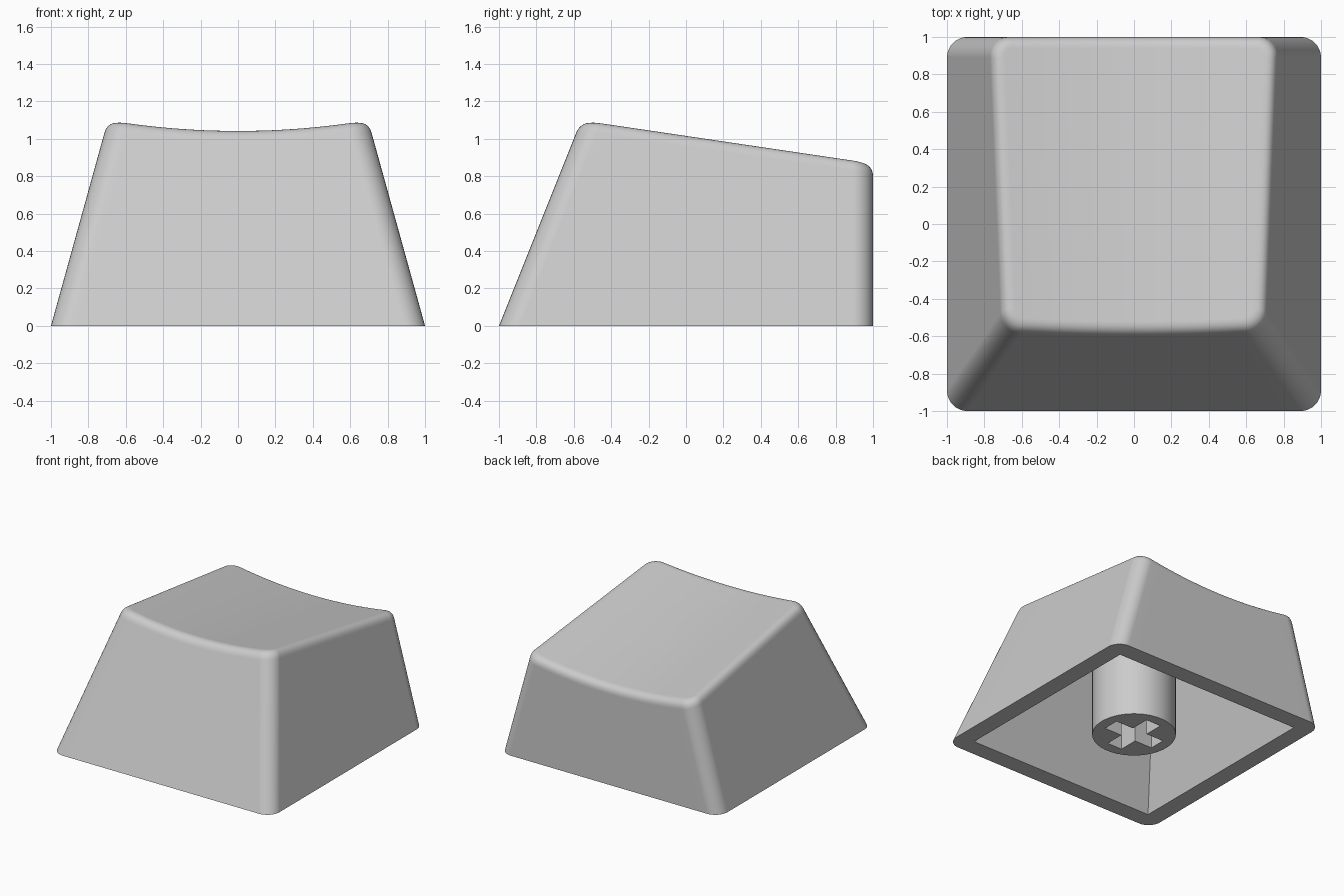
import bpy, bmesh, math
from mathutils import Vector

cube = bpy.data.objects.get("Cube")
if cube:
    bpy.data.objects.remove(cube, do_unlink=True)

grey = bpy.data.materials.new("light_grey_plastic")
grey.use_nodes = True
colour = (0.6, 0.6, 0.6, 1)
grey.diffuse_color = colour
bsdf = next(n for n in grey.node_tree.nodes if n.type == 'BSDF_PRINCIPLED')
bsdf.inputs["Base Color"].default_value = colour

CORNER = 0.11      # radius of the four upright edges
FILLET = 0.06      # rounding of the top rim
WALL = 0.145       # side wall thickness
ROOF = 0.12        # top thickness


def finish(obj):
    """Give the object its material and smooth shading with sharp edges kept."""
    obj.data.materials.clear()
    obj.data.materials.append(grey)
    bpy.ops.object.select_all(action='DESELECT')
    obj.select_set(True)
    bpy.context.view_layer.objects.active = obj
    bpy.ops.object.shade_smooth_by_angle(angle=math.radians(30))


def new_object(name, bm):
    mesh = bpy.data.meshes.new(name)
    bm.to_mesh(mesh)
    bm.free()
    obj = bpy.data.objects.new(name, mesh)
    bpy.context.collection.objects.link(obj)
    return obj


def top_height(x, y):
    """Sloping top, dished across its width."""
    return 0.96 - 0.155 * y + x * x / 8


# Half outline from left to right: (fraction of straight run, outward normal)
STEPS = 8
arc = [math.pi * (1 + i / STEPS / 2) for i in range(STEPS + 1)]
half = [(-1, math.cos(a), math.sin(a)) for a in arc]
half += [(i / 10, 0, -1) for i in range(-9, 10)]
half += [(1, -math.cos(a), math.sin(a)) for a in reversed(arc)]


def wall_point(sample, back, z, inset, radius):
    """Point on the tapered wall at height z; the back wall is upright."""
    f, nx, ny = sample
    x = f * (1 - 0.277 * z - inset - radius) + nx * radius
    if back:
        y = 1 - inset - radius - ny * radius
    else:
        y = -1 + 0.4 * z + inset + radius + ny * radius
    return Vector((x, y, z))


def column(sample, back, inset, radius, drop, fillet):
    """Points running up the wall and over the rounded rim."""
    z = 0.9
    for _ in range(25):
        p = wall_point(sample, back, z, inset, radius)
        z = top_height(p.x, p.y) - drop
    edge = wall_point(sample, back, z, inset, radius)
    points = [wall_point(sample, back, 0, inset, radius)]
    if not fillet:
        return points + [edge]
    low = wall_point(sample, back, z - fillet, inset, radius)
    _, nx, ny = sample
    tx, ty = edge.x - fillet * nx, edge.y - fillet * (-ny if back else ny)
    high = Vector((tx, ty, top_height(tx, ty) - drop))
    for i in range(8):
        t = i / 7
        points.append(low * (1 - t) ** 2 + edge * 2 * t * (1 - t) + high * t * t)
    return points


def skin(bm, inset, radius, drop, fillet):
    """Loft the walls, close the top with strips and return the lowest ring."""
    samples = [(s, False) for s in half] + [(s, True) for s in reversed(half)]
    cols = [[bm.verts.new(p) for p in column(s, b, inset, radius, drop, fillet)]
            for s, b in samples]
    n = len(cols)
    for i in range(n):
        a, b = cols[i], cols[(i + 1) % n]
        for k in range(len(a) - 1):
            bm.faces.new((a[k], b[k], b[k + 1], a[k + 1]))
    for i in range(len(half) - 1):
        bm.faces.new((cols[i][-1], cols[i + 1][-1], cols[n - 2 - i][-1], cols[n - 1 - i][-1]))
    return [c[0] for c in cols]


# Hollow cap: outer skin, sharp-cornered cavity and flat bottom rim
bm = bmesh.new()
outer = skin(bm, 0, CORNER, 0, FILLET)
inner = skin(bm, WALL, 0, ROOF, 0)
for i in range(len(outer)):
    j = (i + 1) % len(outer)
    bm.faces.new((outer[i], outer[j], inner[j], inner[i]))
bmesh.ops.remove_doubles(bm, verts=bm.verts, dist=0.00005)
bmesh.ops.recalc_face_normals(bm, faces=bm.faces)
cap = new_object("cap_shell", bm)
finish(cap)
weighted = cap.modifiers.new("even_shading", 'WEIGHTED_NORMAL')
weighted.keep_sharp = True

# Stem with a cross-shaped socket
bpy.ops.mesh.primitive_cylinder_add(vertices=64, radius=0.315, depth=0.9, location=(0, 0, 0.45))
stem = bpy.context.object
stem.name = "stem"
for size in ((0.456, 0.135, 0.9), (0.135, 0.456, 0.9)):
    bpy.ops.mesh.primitive_cube_add(size=1)
    cutter = bpy.context.object
    cutter.name = "socket_cutter"
    cutter.scale = size
    cutter.hide_render = True
    bpy.context.view_layer.objects.active = stem
    cut = stem.modifiers.new("socket", 'BOOLEAN')
    cut.operation = 'DIFFERENCE'
    cut.solver = 'EXACT'
    cut.object = cutter
    bpy.context.view_layer.update()
    bpy.ops.object.modifier_apply(modifier=cut.name)
    bpy.data.objects.remove(cutter, do_unlink=True)
finish(stem)
